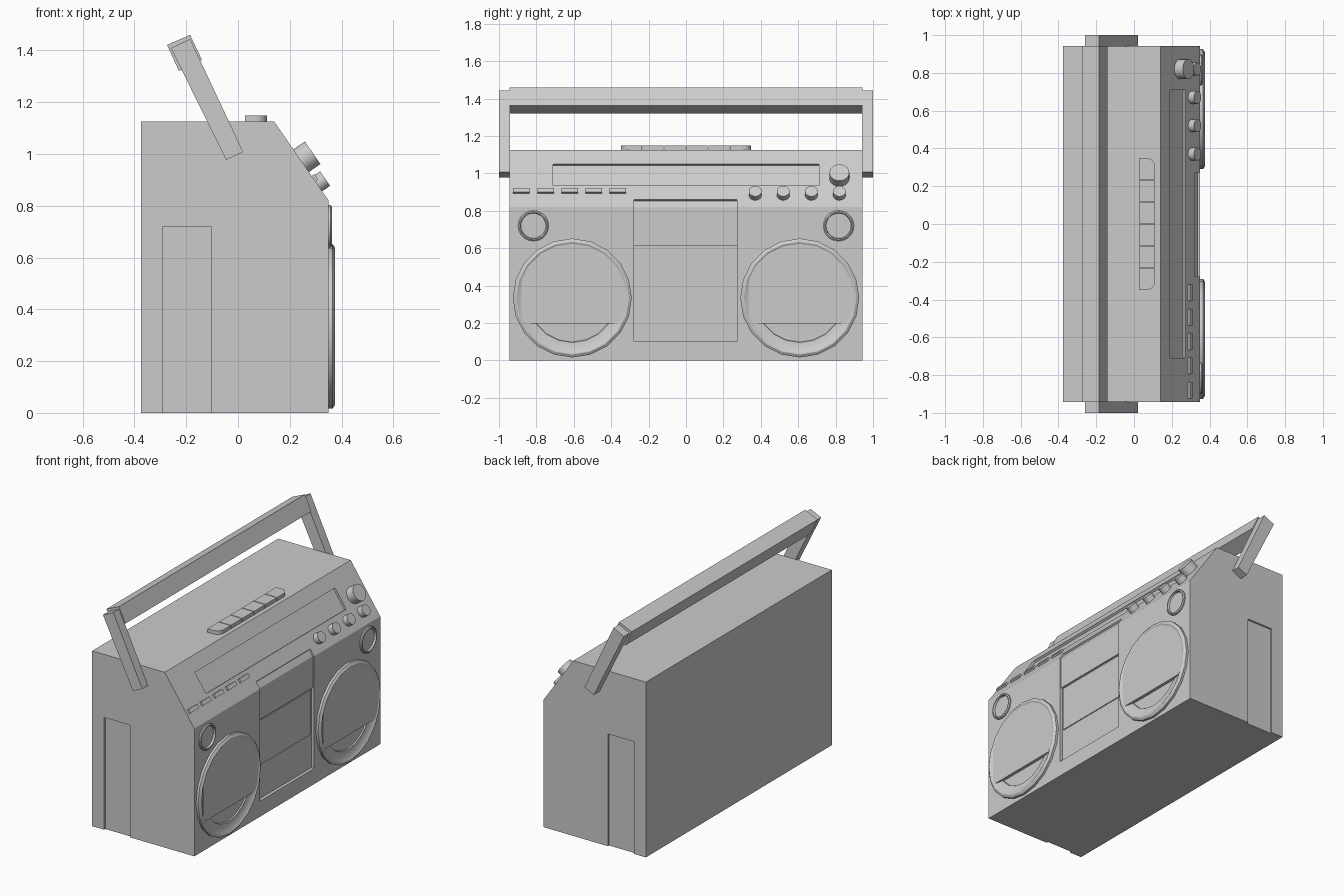
import bpy, bmesh, math
from mathutils import Matrix, Vector

if "Cube" in bpy.data.objects:
    bpy.data.objects.remove(bpy.data.objects["Cube"])


def make(name, bm):
    bmesh.ops.recalc_face_normals(bm, faces=bm.faces)
    me = bpy.data.meshes.new(name)
    bm.to_mesh(me)
    bm.free()
    ob = bpy.data.objects.new(name, me)
    bpy.context.collection.objects.link(ob)
    return ob


def prism(name, points, offset):
    """Extrude a planar outline of 3D points by an offset vector."""
    bm = bmesh.new()
    face = bm.faces.new([bm.verts.new(p) for p in points])
    ext = bmesh.ops.extrude_face_region(bm, geom=[face])
    moved = [g for g in ext["geom"] if isinstance(g, bmesh.types.BMVert)]
    bmesh.ops.translate(bm, vec=Vector(offset), verts=moved)
    return make(name, bm)


def prism_y(name, xz, y0, y1):
    return prism(name, [(x, y0, z) for x, z in xz], (0, y1 - y0, 0))


def box(name, x0, x1, y0, y1, z0, z1):
    return prism_y(name, [(x0, z0), (x1, z0), (x1, z1), (x0, z1)], y0, y1)


def smooth(ob):
    bpy.ops.object.select_all(action='DESELECT')
    ob.select_set(True)
    bpy.context.view_layer.objects.active = ob
    bpy.ops.object.shade_smooth_by_angle(angle=math.radians(30))


def lathe(name, profile, matrix, n):
    """Closed ring: (radius, height) profile turned about local z."""
    bm = bmesh.new()
    rings = [[bm.verts.new((r * math.cos(2 * math.pi * i / n),
                            r * math.sin(2 * math.pi * i / n), h)) for i in range(n)]
             for r, h in profile]
    for a, b in zip(rings, rings[1:] + rings[:1]):
        for i in range(n):
            j = (i + 1) % n
            bm.faces.new((a[i], a[j], b[j], b[i]))
    bm.transform(matrix)
    smooth(make(name, bm))


def cut(ob, cutter):
    mod = ob.modifiers.new("cut", 'BOOLEAN')
    mod.operation, mod.solver, mod.object = 'DIFFERENCE', 'EXACT', cutter
    bpy.context.view_layer.objects.active = ob
    bpy.ops.object.modifier_apply(modifier=mod.name)
    bpy.data.objects.remove(cutter)


# Sloped control panel frame: local x along y, local y up the slope, local z outward
LOW, HIGH = Vector((0.35, 0, 0.82)), Vector((0.14, 0, 1.125))
UP = (HIGH - LOW).normalized()
OUT = Vector((UP.z, 0, -UP.x))


def on_slope(y, z):
    p = LOW + UP * ((z - LOW.z) / UP.z)
    return Matrix(((0, UP.x, OUT.x, p.x), (1, 0, 0, y), (0, UP.z, OUT.z, p.z), (0, 0, 0, 1)))


def slope_box(name, y, z, sx, sy, h0, h1):
    bm = bmesh.new()
    bmesh.ops.create_cube(bm, size=1, matrix=on_slope(y, z)
                          @ Matrix.Translation((0, 0, (h0 + h1) / 2))
                          @ Matrix.Diagonal((sx, sy, h1 - h0, 1)))
    return make(name, bm)


def slope_knob(name, y, z, r, h):
    bm = bmesh.new()
    bmesh.ops.create_cone(bm, cap_ends=True, segments=20, radius1=r, radius2=r, depth=h + 0.01,
                          matrix=on_slope(y, z) @ Matrix.Translation((0, 0, (h - 0.01) / 2)))
    smooth(make(name, bm))


def front_strip(d, z0, z1):
    """Outline of a slab lying d below the front face and slope, up to z1 on the slope."""
    top = LOW + UP * ((z1 - LOW.z) / UP.z)
    a = top - OUT * d
    knee = (0.35 - d, LOW.z - d * (1 - OUT.x) / OUT.z)
    return a, knee, top


# Body shell
body = prism_y("body", [(-0.375, 0), (0.35, 0), (0.35, 0.82), (0.14, 1.125), (-0.375, 1.125)],
               -0.943, 0.943)

# Tuner window recess
cut(body, slope_box("tuner_cutter", 0, 0.992, 1.42, 0.14, -0.014, 0.05))

# Cassette bay recess
a, knee, top = front_strip(0.02, 0.10, 0.86)
o = top + OUT * 0.05
cut(body, prism_y("bay_cutter", [(0.33, 0.10), knee, (a.x, a.z), (o.x, o.z), (0.42, 0.10)],
                  -0.277, 0.273))

# Side panel recesses
for s in (-1, 1):
    cut(body, box("side_cutter", -0.29, -0.105, *sorted((s * 0.931, s * 1.1)), -0.1, 0.72))

# Cassette bay: upper cover and door
a, knee, top = front_strip(0.01, 0.615, 0.858)
b = top - OUT * 0.03
prism_y("bay_cover", [(0.32, 0.615), (0.34, 0.615), knee, (a.x, a.z), (b.x, b.z)], -0.277, 0.273)
box("cassette_door", 0.32, 0.336, -0.265, 0.26, 0.32, 0.605)

# Handle: two arms and a crossbar
for s in (-1, 1):
    prism_y("handle_arm", [(-0.046, 0.977), (0.02, 1.008), (-0.185, 1.444), (-0.259, 1.409)],
            s * 0.94, s * 1.0)
prism_y("handle_bar", [(-0.228, 1.32), (-0.139, 1.363), (-0.185, 1.46), (-0.274, 1.421)],
        -0.943, 0.943)

# Speakers and tweeters
facing = Matrix.Rotation(math.pi / 2, 4, 'Y')
for s in (-1, 1):
    at = Matrix.Translation((0.35, s * 0.608, 0.334)) @ facing
    lathe("speaker_ring", [(0.318, -0.005), (0.318, 0.015), (0.303, 0.025), (0.298, 0.025),
                           (0.285, 0.017), (0.25, 0.008), (0.238, 0.008), (0.234, -0.005)], at, 20)
    outline = []
    for i in range(40):
        t = 2 * math.pi * (i + 0.5) / 40
        outline.append((0.345, s * 0.608 + max(0.29 * math.cos(t), -0.272),
                        0.334 + max(0.29 * math.sin(t), -0.136)))
    prism("speaker_grille", outline, (0.025, 0, 0))
    at = Matrix.Translation((0.35, s * 0.816, 0.72)) @ facing
    lathe("tweeter_ring", [(0.082, -0.005), (0.082, 0.008), (0.076, 0.013), (0.07, 0.013),
                           (0.066, -0.005)], at, 20)

# Slope controls: slim switches and knobs
for i in range(5):
    slope_box("switch", -0.88 + 0.129 * i, 0.904, 0.088, 0.026, -0.01, 0.013)
for i in range(4):
    slope_knob("small_knob", 0.37 + 0.15 * i, 0.884, 0.034, 0.037)
slope_knob("volume_knob", 0.82, 0.974, 0.053, 0.054)

# Top row of tape keys, outer ones rounded at the front corner
for i in range(6):
    yc = (i - 2.5) * 0.117
    e = -1 if i == 0 else 1
    y_in, y_out = yc - e * 0.056, yc + e * 0.056
    pts = [(0.027, y_in), (0.112, y_in)]
    if i in (0, 5):
        for k in range(5):
            t = math.pi / 2 * k / 4
            pts.append((0.067 + 0.045 * math.cos(t), y_out - e * 0.045 * (1 - math.sin(t))))
    else:
        pts.append((0.112, y_out))
    pts.append((0.027, y_out))
    prism("tape_key", [(x, y, 1.115) for x, y in pts], (0, 0, 0.033))
